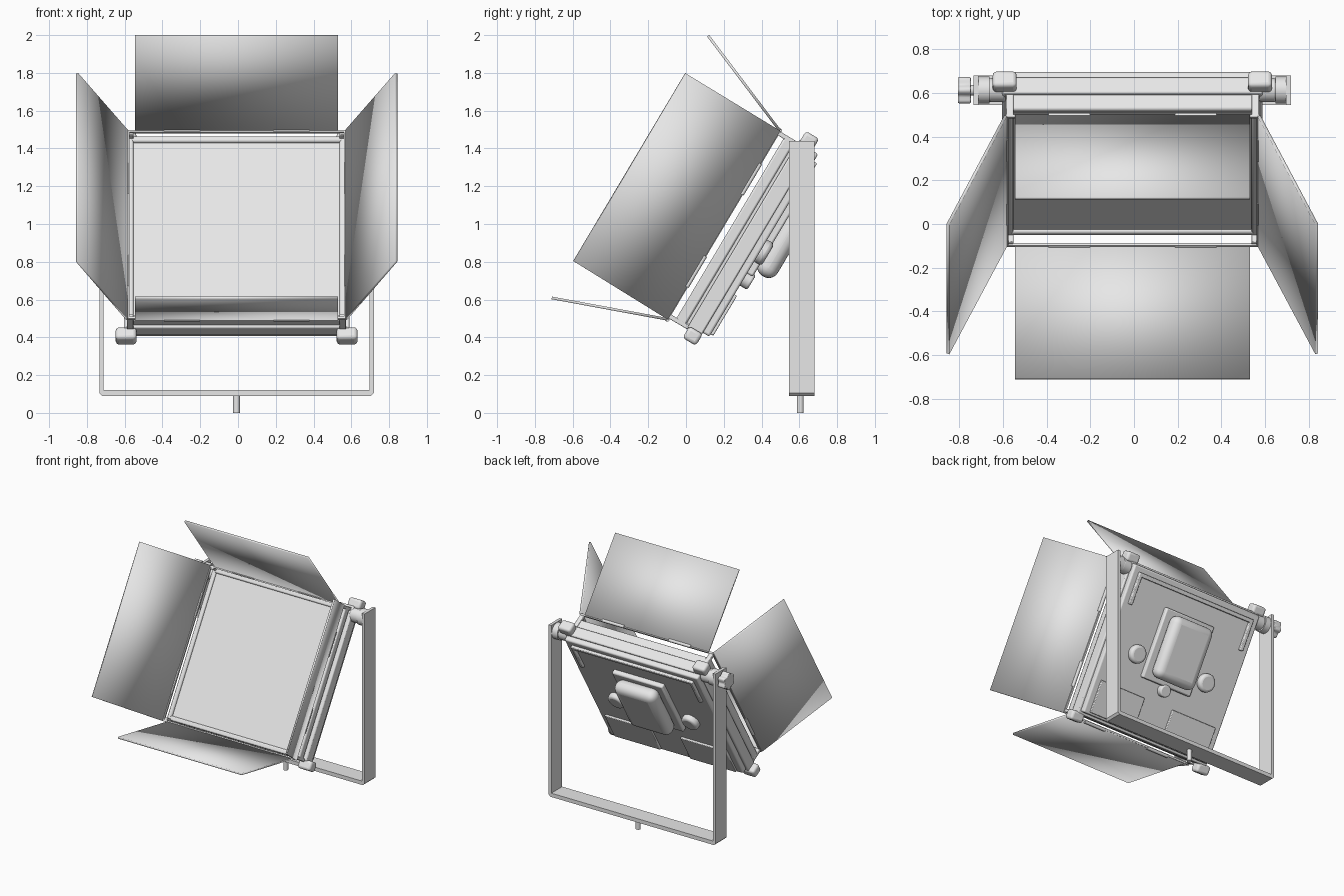
import bpy, bmesh, math
from mathutils import Matrix, Vector

cube = bpy.data.objects.get("Cube")
if cube:
    bpy.data.objects.remove(cube, do_unlink=True)

grey = bpy.data.materials.new("plain_grey")
grey.use_nodes = True
grey.diffuse_color = (0.8, 0.8, 0.8, 1)
grey.node_tree.nodes["Principled BSDF"].inputs["Base Color"].default_value = (0.8, 0.8, 0.8, 1)

UPRIGHT = Matrix.Translation((-0.0075, 0, 0))
# Tilted lamp space: x across, y towards the back, z up along the panel
TILT = UPRIGHT @ Matrix.Rotation(math.radians(-30.8), 4, 'X')


def finish(name, bm, space, bevel=0, segments=2):
    bmesh.ops.recalc_face_normals(bm, faces=bm.faces)
    mesh = bpy.data.meshes.new(name)
    bm.to_mesh(mesh)
    bm.free()
    mesh.materials.append(grey)
    ob = bpy.data.objects.new(name, mesh)
    bpy.context.collection.objects.link(ob)
    ob.matrix_world = space
    if bevel:
        mod = ob.modifiers.new("rounding", 'BEVEL')
        mod.width, mod.segments, mod.limit_method = bevel, segments, 'ANGLE'
    bpy.ops.object.select_all(action='DESELECT')
    ob.select_set(True)
    bpy.context.view_layer.objects.active = ob
    bpy.ops.object.shade_smooth_by_angle(angle=math.radians(35))
    return ob


def box(name, xs, ys, zs, space=TILT, bevel=0, segments=2):
    bm = bmesh.new()
    bmesh.ops.create_cube(bm, size=1)
    for v in bm.verts:
        v.co = [(a + b) / 2 + c * (b - a) for c, (a, b) in zip(v.co, (xs, ys, zs))]
    return finish(name, bm, space, bevel, segments)


def cylinder(name, centre, axis, radius, depth, space=TILT, bevel=0, lobes=0):
    bm = bmesh.new()
    bmesh.ops.create_cone(bm, cap_ends=True, segments=40, radius1=radius, radius2=radius, depth=depth)
    for v in bm.verts:
        if lobes:
            v.co.xy *= 0.88 + 0.12 * math.cos(lobes * math.atan2(v.co.y, v.co.x))
    turn = Vector((0, 0, 1)).rotation_difference(Vector(axis)).to_matrix().to_4x4()
    bm.transform(Matrix.Translation(centre) @ turn)
    return finish(name, bm, space, bevel, 3)


def sheet(name, corners, thickness):
    bm = bmesh.new()
    bm.faces.new([bm.verts.new(c) for c in corners])
    ob = finish(name, bm, TILT)
    mod = ob.modifiers.new("thickness", 'SOLIDIFY')
    mod.thickness, mod.offset = thickness, 0


def ring(name, half, low, high, width, ys, bevel=0):
    """Rectangular frame of four bars."""
    for label, s in (("left", 1), ("right", -1)):
        xs = sorted((s * half, s * (half - width)))
        box(f"{name}_{label}", xs, ys, (low, high), bevel=bevel)
    box(f"{name}_bottom", (-half, half), ys, (low, low + width), bevel=bevel)
    box(f"{name}_top", (-half, half), ys, (high - width, high), bevel=bevel)


# Lamp housing
box("housing", (-0.597, 0.597), (-0.225, -0.14), (0.392, 1.55), bevel=0.008)
box("housing_core", (-0.565, 0.565), (-0.25, -0.2), (0.41, 1.53))
box("back_cover", (-0.58, 0.58), (-0.15, -0.1), (0.41, 1.535), bevel=0.012, segments=3)
ring("front_bezel", 0.58, 0.395, 1.53, 0.035, (-0.3, -0.24), 0.01)
box("light_panel", (-0.56, 0.56), (-0.285, -0.24), (0.41, 1.515))

# Frame holding the barn doors
LOW, HIGH, FRONT = 0.375, 1.538, -0.339
ring("door_frame", 0.582, LOW, HIGH, 0.014, (FRONT - 0.007, FRONT + 0.007))
for s, side in ((1, "left"), (-1, "right")):
    for z, end in ((LOW + 0.02, "lower"), (HIGH - 0.015, "upper")):
        box(f"frame_post_{end}_{side}", sorted((s * 0.545, s * 0.58)), (FRONT, -0.22),
            (z - 0.012, z + 0.012), bevel=0.004)
    # Corner bumpers
    for z, end in ((0.368, "lower"), (1.571, "upper")):
        box(f"bumper_{end}_{side}", sorted((s * 0.53, s * 0.64)), (-0.219, -0.137),
            (z - 0.036, z + 0.036), bevel=0.018, segments=3)

# Barn doors and their hinges
TIP = -0.922
for name, z, tip in (("top", HIGH, 1.775), ("bottom", LOW, 0.159)):
    sheet(f"{name}_door", [(-0.538, FRONT, z), (0.538, FRONT, z),
                           (0.538, TIP, tip), (-0.538, TIP, tip)], 0.014)
    for x in (-0.29, 0.29):
        cylinder(f"{name}_hinge", (x, FRONT, z), (1, 0, 0), 0.012, 0.19)
for s, side in ((1, "left"), (-1, "right")):
    sheet(f"{side}_door", [(s * 0.58, FRONT, LOW), (s * 0.58, FRONT, HIGH),
                           (s * 0.845, TIP, HIGH + 0.005), (s * 0.845, TIP, LOW + 0.01)], 0.014)
    for z in (0.67, 1.24):
        cylinder(f"{side}_hinge", (s * 0.58, FRONT, z), (0, 0, 1), 0.012, 0.19)

# Power unit and fittings on the back
box("power_unit_rim", (-0.22, 0.22), (-0.11, -0.065), (0.8, 1.33), bevel=0.01)
box("power_unit", (-0.18, 0.18), (-0.08, 0.038), (0.83, 1.3), bevel=0.055, segments=5)
cylinder("cable_socket", (0, -0.085, 0.77), (0, 1, 0), 0.045, 0.06, bevel=0.01)
for s, side in ((1, "left"), (-1, "right")):
    cylinder(f"back_knob_{side}", (s * 0.32, -0.085, 0.94), (0, 1, 0), 0.068, 0.06, bevel=0.02)
    box(f"back_plate_{side}", sorted((s * 0.13, s * 0.53)), (-0.11, -0.085), (0.425, 0.67), bevel=0.005)
    box(f"back_rib_{side}", sorted((s * 0.5, s * 0.53)), (-0.11, -0.08), (1.25, 1.48), bevel=0.006)
box("back_rib_top", (-0.53, 0.53), (-0.11, -0.08), (1.46, 1.49), bevel=0.006)

# U-shaped yoke as one extruded outline with chamfered corners
outer = [(0.727, 1.44), (0.727, 0.105), (0.712, 0.09)]
inner = [(0.704, 0.12), (0.704, 1.44)]
half = outer + [(0, 0.09)]
outline = half + [(-x, z) for x, z in reversed(outer)]
outline += [(-x, z) for x, z in reversed(inner)] + inner
bm = bmesh.new()
face = bm.faces.new([bm.verts.new((x, 0.545, z)) for x, z in outline])
pushed = bmesh.ops.extrude_face_region(bm, geom=[face])["geom"]
bmesh.ops.translate(bm, vec=(0, 0.135, 0),
                    verts=[g for g in pushed if isinstance(g, bmesh.types.BMVert)])
finish("yoke", bm, UPRIGHT)
cylinder("mounting_pin", (0, 0.605, 0.05), (0, 0, 1), 0.018, 0.1, UPRIGHT)

# Pivots and tightening knob
PIVOT_Y, PIVOT_Z = 0.613, 1.375
for s, side in ((1, "left"), (-1, "right")):
    cylinder(f"pivot_hub_{side}", (s * 0.62, PIVOT_Y, PIVOT_Z), (1, 0, 0), 0.055, 0.08, UPRIGHT, 0.012)
    cylinder(f"pivot_spacer_{side}", (s * 0.685, PIVOT_Y, PIVOT_Z), (1, 0, 0), 0.062, 0.06, UPRIGHT)
cylinder("knob_shaft", (-0.75, PIVOT_Y, PIVOT_Z), (1, 0, 0), 0.025, 0.06, UPRIGHT)
cylinder("tightening_knob", (-0.77, PIVOT_Y, PIVOT_Z), (1, 0, 0), 0.068, 0.06, UPRIGHT, 0.016, lobes=6)
